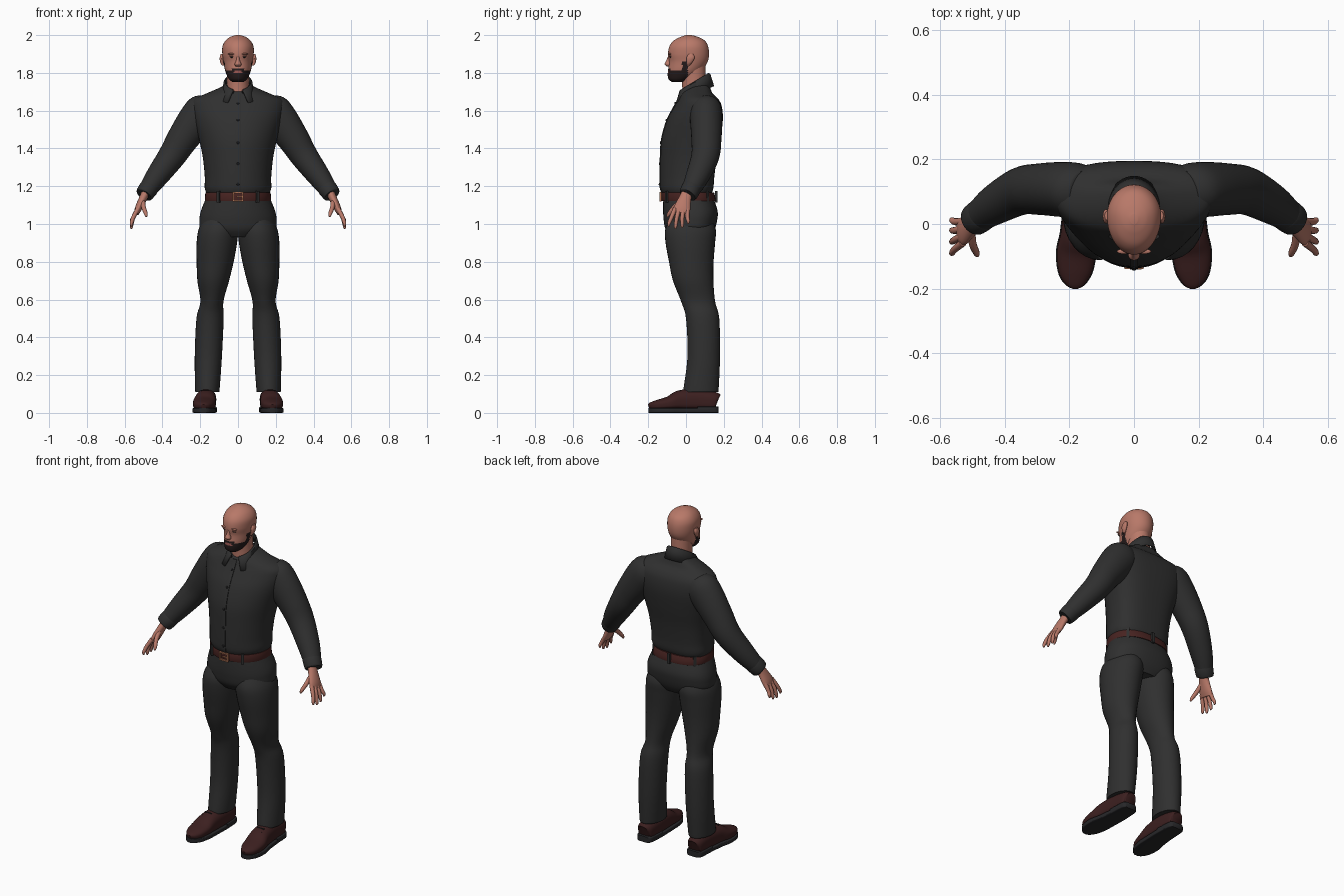
import bpy, bmesh, math
from mathutils import Vector, Matrix

if "Cube" in bpy.data.objects:
    bpy.data.objects.remove(bpy.data.objects["Cube"])


def material(name, r, g, b):
    m = bpy.data.materials.new(name)
    m.use_nodes = True
    m.diffuse_color = (r, g, b, 1)
    shader = m.node_tree.nodes["Principled BSDF"]
    shader.inputs["Base Color"].default_value = (r, g, b, 1)
    shader.inputs["Roughness"].default_value = 0.8
    return m


skin = material("skin", 0.48, 0.19, 0.14)
lips = material("lips", 0.30, 0.09, 0.08)
hair = material("beard_black", 0.018, 0.011, 0.011)
cloth = material("charcoal_cloth", 0.029, 0.029, 0.029)
trim = material("black_trim", 0.014, 0.014, 0.015)
leather = material("shoe_leather", 0.045, 0.014, 0.014)
strap = material("belt_leather", 0.065, 0.017, 0.015)
copper = material("copper", 0.42, 0.17, 0.09)
sole_black = material("sole_black", 0.02, 0.02, 0.022)
Y, Z = Vector((0, 1, 0)), Vector((0, 0, 1))


def finish(name, bm, mat, angle=45):
    bmesh.ops.recalc_face_normals(bm, faces=bm.faces)
    mesh = bpy.data.meshes.new(name)
    bm.to_mesh(mesh)
    bm.free()
    mesh.materials.append(mat)
    ob = bpy.data.objects.new(name, mesh)
    bpy.context.collection.objects.link(ob)
    bpy.ops.object.select_all(action="DESELECT")
    ob.select_set(True)
    bpy.context.view_layer.objects.active = ob
    bpy.ops.object.shade_smooth_by_angle(angle=math.radians(angle))
    return ob


def smooth(rows, steps):
    """Catmull-Rom interpolation of rows of numbers."""
    out = []
    last = len(rows) - 1
    for i in range(last):
        quad = [rows[max(i - 1, 0)], rows[i], rows[i + 1], rows[min(i + 2, last)]]
        for k in range(steps):
            t = k / steps
            out.append([b + t / 2 * (c - a + t * (2 * a - 5 * b + 4 * c - d + t * (3 * (b - c) + d - a)))
                        for a, b, c, d in zip(*quad)])
    return out + [list(rows[-1])]


def sweep(name, rows, mat, flat=False, ref=Y, low=2, high=2, n=32, steps=5, angle=45):
    """Skin rings given as x, y, z, half width, low radius, high radius."""
    rows = [r if len(r) == 6 else (*r, r[4]) for r in rows]
    rows = smooth(rows, steps)
    centres = [Vector(r[:3]) for r in rows]
    bm = bmesh.new()
    rings = []
    for i, (c, r) in enumerate(zip(centres, rows)):
        t = Z if flat else (centres[min(i + 1, len(rows) - 1)] - centres[max(i - 1, 0)]).normalized()
        v = (ref - t * ref.dot(t)).normalized()
        u = v.cross(t)
        ring = []
        for k in range(n):
            a = 2 * math.pi * k / n
            co, si = math.cos(a), math.sin(a)
            p, rad = (low, r[4]) if si < 0 else (high, r[5])
            across = math.copysign(abs(co) ** (2 / p), co) * r[3]
            along = math.copysign(abs(si) ** (2 / p), si) * rad
            ring.append(bm.verts.new(c + u * across + v * along))
        rings.append(ring)
    for a, b in zip(rings, rings[1:]):
        for k in range(n):
            bm.faces.new((a[k], a[k - 1], b[k - 1], b[k]))
    bm.faces.new(rings[0])
    bm.faces.new(rings[-1])
    return finish(name, bm, mat, angle)


def trunk(name, rows, mat, mid=0.5, **kw):
    """Level rings given as height, front, back, half width."""
    full = [(0, f + mid * (b - f), z, w, mid * (b - f), (1 - mid) * (b - f)) for z, f, b, w in rows]
    return sweep(name, full, mat, flat=True, **kw)


def ball(name, at, size, mat):
    bm = bmesh.new()
    bmesh.ops.create_uvsphere(bm, u_segments=20, v_segments=12, radius=1,
                              matrix=Matrix.LocRotScale(Vector(at), None, Vector(size)))
    return finish(name, bm, mat)


def box(name, at, size, mat, turn=0):
    bm = bmesh.new()
    bmesh.ops.create_cube(bm, size=1, matrix=Matrix.LocRotScale(
        Vector(at), Matrix.Rotation(turn, 3, "Z"), Vector(size)))
    return finish(name, bm, mat, 30)


# Head with beard and lips coloured by position
head = trunk("head", [(1.752, -.075, -.01, .03), (1.766, -.092, .02, .047), (1.79, -.097, .06, .06),
                      (1.82, -.094, .09, .07), (1.86, -.09, .115, .077), (1.9, -.095, .122, .083),
                      (1.94, -.088, .117, .082), (1.97, -.066, .1, .067), (1.99, -.03, .065, .042),
                      (2, 0, .03, .012)], skin, mid=.55, n=64, steps=9)
head.data.materials.append(hair)
head.data.materials.append(lips)
for f in head.data.polygons:
    x, y, z = f.center
    edge = 1.826 if abs(x) < .033 else 1.812
    if -.02 < y < .01:
        edge = 1.86
    if y < .01 and z < edge:
        f.material_index = 1
    if abs(x) < .022 and y < -.05 and abs(z - 1.805) < .006:
        f.material_index = 2
sweep("neck", [(0, .047, 1.65, .062, .066), (0, .042, 1.75, .057, .063), (0, .035, 1.84, .06, .068)], skin, flat=True)
sweep("nose", [(0, -.083, 1.89, .007, .011), (0, -.091, 1.865, .01, .014), (0, -.096, 1.846, .018, .017),
               (0, -.09, 1.833, .011, .009)], skin, flat=True, n=16)

# Shirt body, placket and buttons
shirt = [(1.16, -.124, .135, .165), (1.19, -.135, .145, .176), (1.25, -.137, .15, .176), (1.35, -.135, .163, .186),
         (1.45, -.128, .182, .207), (1.55, -.1, .195, .235), (1.62, -.064, .19, .248), (1.66, -.042, .172, .235),
         (1.69, -.028, .142, .17), (1.72, -.002, .128, .1), (1.735, .005, .122, .07)]
trunk("shirt_body", shirt, cloth, mid=.6, high=2.7, n=48, angle=60)
sweep("placket", [(0, f, z, .013, .004) for z, f, b, w in shirt[:9]], cloth, flat=True, low=6, high=6, n=16)
fronts = smooth(shirt, 10)
for i, height in enumerate((1.21, 1.32, 1.43, 1.55, 1.64)):
    row = min(fronts, key=lambda r: abs(r[0] - height))
    ball(f"button_{i + 1}", (0, row[1] - .004, row[0]), (.007, .004, .007), trim)

# Folded collar, open at the front
bm = bmesh.new()
columns = []
for k in range(41):
    a = math.radians(-160 + 8 * k)
    s, c = math.sin(a), math.cos(a)
    z = 1.755 + .045 * c
    flare = 1 + .9 * max(0, -c) ** 2
    columns.append([bm.verts.new(p) for p in (
        (.062 * s, .045 + .07 * c, z - .03), (.068 * s, .045 + .075 * c, z),
        (.076 * s, .045 + .084 * c, z - .006), (.087 * s * flare, .045 + .104 * c, z - .07))])
for a, b in zip(columns, columns[1:]):
    for k in range(3):
        bm.faces.new((a[k], a[k + 1], b[k + 1], b[k]))
collar = finish("collar", bm, cloth)
collar.modifiers.new("thickness", "SOLIDIFY").thickness = .007

# Hips, belt and buckle
trunk("trouser_hips", [(.93, -.08, .13, .12), (.97, -.108, .152, .195), (1.02, -.118, .165, .204),
                       (1.07, -.121, .167, .196), (1.14, -.12, .145, .168)], cloth, mid=.55, high=2.4, n=48)
belt = [(1.122, -.127, .155, .172), (1.126, -.13, .158, .175), (1.163, -.13, .15, .173), (1.167, -.127, .147, .17)]
trunk("belt", belt, strap, mid=.55, high=2.4, n=48, steps=2)
for s in (-1, 1):
    box("buckle_side", (s * .026, -.135, 1.144), (.008, .01, .05), copper)
    box("buckle_bar", (0, -.135, 1.144 + s * .021), (.05, .01, .008), copper)
box("buckle_prong", (.008, -.137, 1.144), (.032, .008, .006), copper)
for i, a in enumerate((-125, -55, 40, 90, 140)):
    a = math.radians(a)
    deep = .155 if a < 0 else .136
    box(f"belt_loop_{i + 1}", (.178 * math.cos(a), .025 + deep * math.sin(a), 1.144),
        (.016, .014, .06), cloth, a + math.pi / 2)

# Paired parts
for side, s in (("left", 1), ("right", -1)):
    def flip(rows):
        return [(r[0] * s, *r[1:]) for r in rows]

    # Face
    sweep(side + "_ear", flip([(.079, .012, 1.84, .006, .008), (.085, .018, 1.855, .009, .015),
                               (.087, .024, 1.88, .01, .022), (.084, .026, 1.9, .007, .013)]), skin, flat=True, n=16)
    ball(side + "_eye", (s * .031, -.083, 1.884), (.012, .005, .0045), trim)
    ball(side + "_upper_lid", (s * .031, -.083, 1.889), (.015, .006, .004), skin)
    ball(side + "_brow", (s * .032, -.085, 1.9), (.021, .008, .005), skin)

    # Sleeve and cuff
    sweep(side + "_sleeve", flip([(.15, .1, 1.63, .07, .07), (.18, .105, 1.6, .096, .084), (.225, .107, 1.545, .096, .085),
                                  (.29, .108, 1.455, .084, .08), (.35, .102, 1.36, .073, .074), (.43, .06, 1.25, .06, .062),
                                  (.485, .02, 1.172, .046, .047)]), cloth, angle=60)
    sweep(side + "_cuff", flip([(.465, .034, 1.2, .047, .048), (.472, .029, 1.19, .051, .052),
                                (.494, .013, 1.16, .048, .05), (.499, .009, 1.153, .043, .045)]), cloth, steps=2)

    # Hand
    sweep(side + "_palm", flip([(.482, .012, 1.18, .022, .028), (.503, -.005, 1.135, .021, .033),
                                (.526, -.02, 1.085, .019, .044), (.538, -.026, 1.055, .013, .043)]), skin)
    tips = ((-.09, .988), (-.055, .975), (-.02, .98), (.012, 1.0))
    for i, (y, z) in enumerate(tips):
        base = -.058 + .022 * i
        sweep(f"{side}_finger_{i + 1}", flip([(.53, base, 1.08, .012, .012), (.554, (base + y) / 2 - .003, 1.035, .011, .011),
                                              (.564, y, z + .015, .009, .009), (.564, y - .002, z, .004, .004)]), skin, n=12)
    sweep(side + "_thumb", flip([(.505, -.015, 1.13, .013, .016), (.5, -.06, 1.09, .012, .013),
                                 (.488, -.09, 1.055, .01, .01), (.485, -.098, 1.038, .004, .005)]), skin, n=12)

    # Trouser leg
    sweep(side + "_trouser_leg", flip([(.163, .078, .112, .062, .092), (.162, .08, .13, .065, .093), (.157, .094, .3, .072, .086),
                                       (.148, .088, .5, .072, .088), (.138, .064, .59, .061, .09), (.131, .038, .7, .084, .107),
                                       (.121, .028, .8, .098, .118), (.112, .023, .9, .107, .131), (.104, .024, .97, .105, .134),
                                       (.095, .024, 1.03, .085, .11)]), cloth, flat=True, angle=60)

    # Shoe: heel to toe outline with flat underside
    shoe = flip([(.166, .168, .062, .03, .036), (.166, .15, .066, .045, .045), (.166, .06, .073, .051, .053),
                 (.172, -.03, .07, .055, .05), (.179, -.09, .054, .06, .034), (.182, -.15, .044, .051, .025),
                 (.182, -.185, .038, .031, .018), (.182, -.198, .034, .012, .011)])
    sweep(side + "_shoe", shoe, leather, ref=Z, low=4, high=2.2)
    sweep(side + "_sole", [(x, y, .013, w + .003, .013) for x, y, z, w, h in shoe], sole_black, ref=Z, low=8, high=8)
    heel = [(s * .166, y, .017, w, .017) for y, w in ((.172, .034), (.15, .049), (.06, .054))]
    sweep(side + "_heel", heel, sole_black, ref=Z, low=8, high=8)
    for i in range(3):
        box(f"{side}_lace_{i + 1}", (s * .174, -.032 - .02 * i, .119 - .012 * i), (.045, .006, .006), trim)
